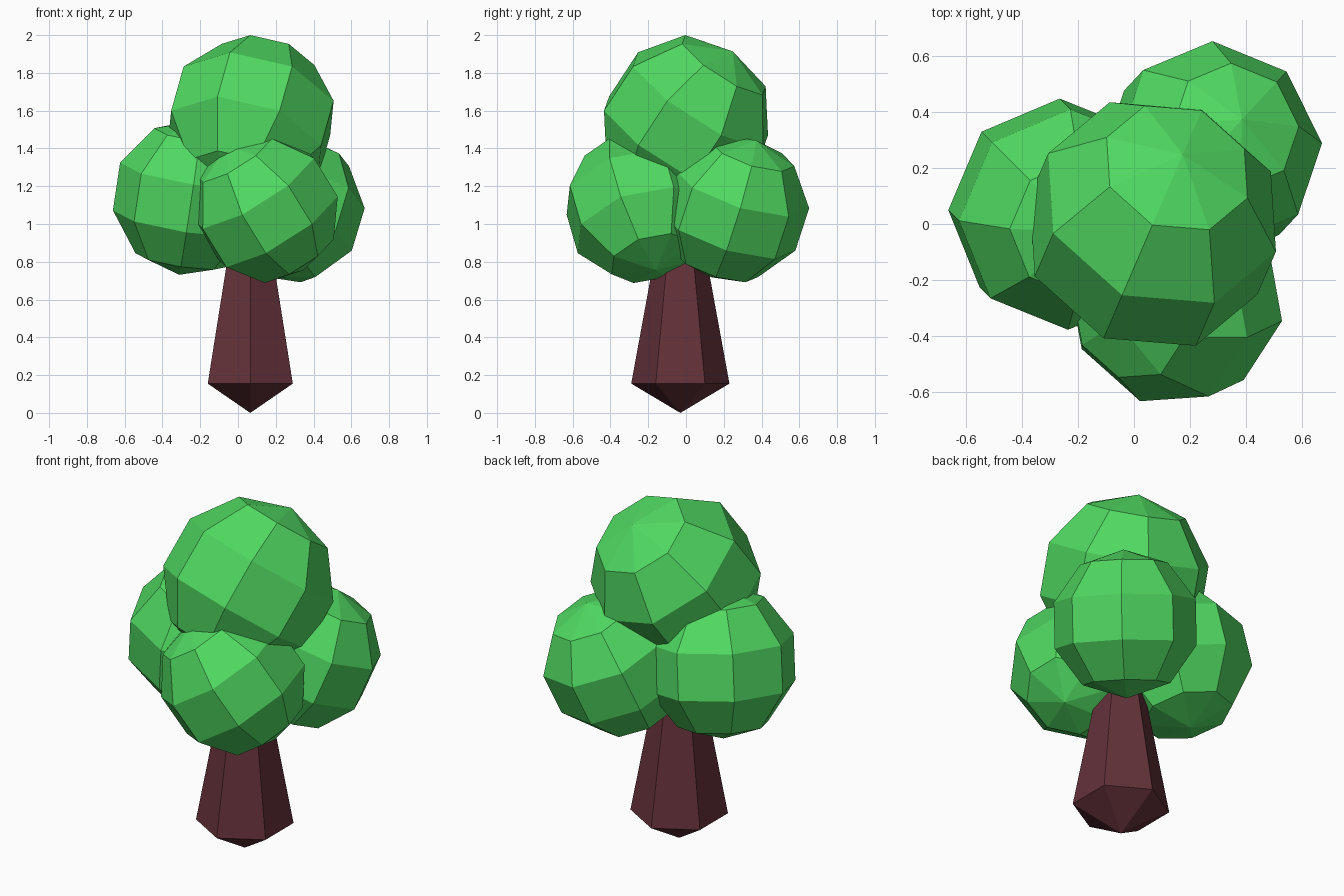
import bpy
import bmesh
import math
from mathutils import Vector, Matrix

if "Cube" in bpy.data.objects:
    bpy.data.objects.remove(bpy.data.objects["Cube"])


def make_material(name, color):
    mat = bpy.data.materials.new(name)
    mat.diffuse_color = (*color, 1.0)
    mat.use_nodes = True
    mat.node_tree.nodes["Principled BSDF"].inputs["Base Color"].default_value = mat.diffuse_color
    return mat


LEAF_GREEN = make_material("leaf_green", (0.08, 0.69, 0.12))
BARK_BROWN = make_material("bark_brown", (0.125, 0.031, 0.041))


def finish(bm, name, mat):
    bmesh.ops.recalc_face_normals(bm, faces=bm.faces[:])
    mesh = bpy.data.meshes.new(name)
    bm.to_mesh(mesh)
    bm.free()
    mesh.materials.append(mat)
    obj = bpy.data.objects.new(name, mesh)
    bpy.context.collection.objects.link(obj)
    return obj


def foliage(name, center, radius, pole, vertex_hint=(0, 0, 1)):
    """Coarse ball whose pole is tilted; one meridian passes by vertex_hint."""
    z = Vector(pole).normalized()
    hint = Vector(vertex_hint)
    x = (hint - z * hint.dot(z)).normalized()
    y = z.cross(x)
    turn = Matrix((x, y, z)).transposed().to_4x4()
    bm = bmesh.new()
    bmesh.ops.create_uvsphere(bm, u_segments=8, v_segments=5, radius=radius,
                              matrix=Matrix.Translation(center) @ turn)
    return finish(bm, name, LEAF_GREEN)


def tilted(angle, azimuth):
    """Unit vector leaning by angle from vertical towards azimuth (degrees)."""
    a, b = math.radians(angle), math.radians(azimuth)
    return (math.sin(a) * math.cos(b), math.sin(a) * math.sin(b), math.cos(a))


# Trunk: six-sided taper with a pointed base
bm = bmesh.new()
rings = []
for z, r in ((0.155, 0.26), (1.1, 0.087)):
    rings.append([bm.verts.new((0.065 + r * math.cos(math.radians(30 + 60 * i)),
                                -0.03 + r * math.sin(math.radians(30 + 60 * i)), z))
                  for i in range(6)])
tip = bm.verts.new((0.065, -0.03, 0.0))
low, high = rings
for i in range(6):
    j = (i + 1) % 6
    bm.faces.new((low[i], low[j], high[j], high[i]))
    bm.faces.new((tip, low[j], low[i]))
bm.faces.new(high)
finish(bm, "trunk", BARK_BROWN)

# Foliage balls
foliage("foliage_top", (0.067, 0.0, 1.535), 0.465, tilted(35.5, 66.7))
foliage("foliage_back", (0.275, 0.255, 1.08), 0.397, tilted(24, 47))
foliage("foliage_left", (-0.25, 0.035, 1.14), 0.418, tilted(12, -45))
foliage("foliage_front", (0.145, -0.255, 1.085), 0.398,
        (-0.507, -0.239, 0.825), (0.19, -0.39, 0.9))
